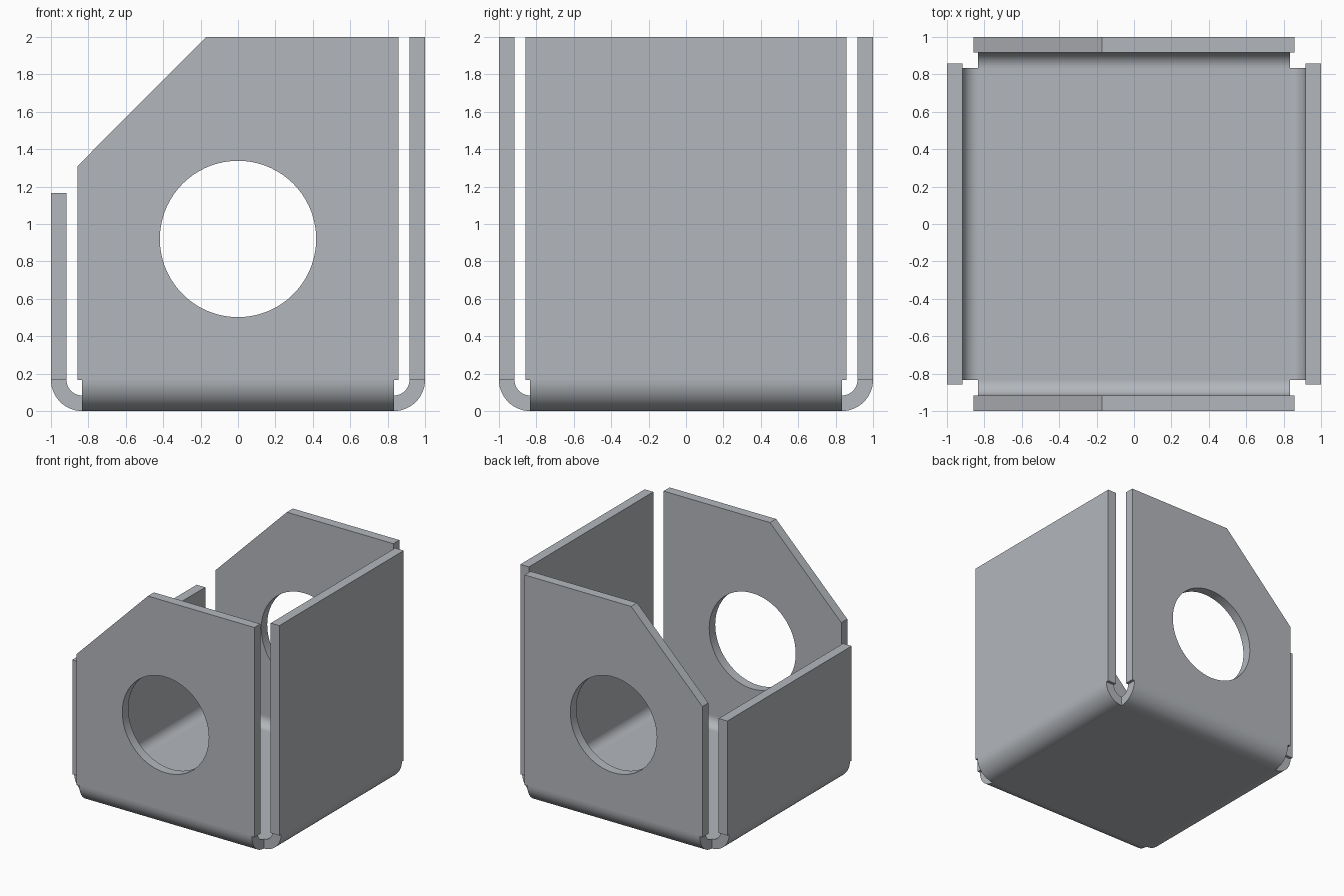
import bpy, bmesh, math
from mathutils import Matrix

if "Cube" in bpy.data.objects:
    bpy.data.objects.remove(bpy.data.objects["Cube"])

T = 0.083            # sheet thickness
R = 0.167            # outer bend radius
F = 1 - R            # half size of the flat floor
W = 0.858            # half width of each wall
SEG = 14             # steps per bend

steel = bpy.data.materials.new("grey_steel")
steel.diffuse_color = (0.45, 0.47, 0.50, 1)
steel.use_nodes = True
steel.node_tree.nodes["Principled BSDF"].inputs["Base Color"].default_value = steel.diffuse_color


def finish(name, bm, turn=0.0):
    """Turn the part about z, then make it an object with smooth bends."""
    bm.transform(Matrix.Rotation(turn, 4, 'Z'))
    bmesh.ops.recalc_face_normals(bm, faces=bm.faces)
    me = bpy.data.meshes.new(name)
    bm.to_mesh(me)
    bm.free()
    me.materials.append(steel)
    ob = bpy.data.objects.new(name, me)
    bpy.context.collection.objects.link(ob)
    return ob


def select(ob):
    bpy.ops.object.select_all(action='DESELECT')
    ob.select_set(True)
    bpy.context.view_layer.objects.active = ob


def smooth(ob):
    select(ob)
    bpy.ops.object.shade_smooth_by_angle(angle=math.radians(30))


def bend(name, turn):
    """Quarter-round bend between floor and wall on the +x side."""
    bm = bmesh.new()
    rings = []
    for i in range(SEG + 1):
        a = math.pi / 2 * i / SEG
        rings.append([bm.verts.new((F + r * math.sin(a), y, R - r * math.cos(a)))
                      for r, y in ((R, -F), (R, F), (R - T, F), (R - T, -F))])
    for p, q in zip(rings, rings[1:]):
        for k in range(4):
            n = (k + 1) % 4
            bm.faces.new((p[k], p[n], q[n], q[k]))
    smooth(finish(name, bm, turn))


def wall(name, outline, turn, hole=False):
    """Flat wall on the +x side from a (y, z) outline."""
    bm = bmesh.new()
    face = bm.faces.new([bm.verts.new((1 - T, y, z)) for y, z in outline])
    ext = bmesh.ops.extrude_face_region(bm, geom=[face])
    verts = [v for v in ext["geom"] if isinstance(v, bmesh.types.BMVert)]
    bmesh.ops.translate(bm, verts=verts, vec=(T, 0, 0))
    ob = finish(name, bm, turn)
    if hole:
        # round opening through the wall
        cb = bmesh.new()
        bmesh.ops.create_cone(cb, cap_ends=True, segments=72, radius1=0.418,
                              radius2=0.418, depth=0.5,
                              matrix=Matrix.Translation((0.96, 0, 0.92))
                              @ Matrix.Rotation(math.pi / 2, 4, 'Y'))
        cutter = finish("hole_cutter", cb, turn)
        cutter.hide_render = True
        mod = ob.modifiers.new("hole", 'BOOLEAN')
        mod.operation = 'DIFFERENCE'
        mod.solver = 'EXACT'
        mod.object = cutter
        select(ob)
        bpy.ops.object.modifier_apply(modifier=mod.name)
        bpy.data.objects.remove(cutter)
    smooth(ob)


# floor sheet, open at its edges where the bends join
bm = bmesh.new()
for z in (0, T):
    f = bm.faces.new([bm.verts.new((x, y, z))
                      for x, y in ((-F, -F), (F, -F), (F, F), (-F, F))])
    f.normal_update()
    if z == 0:
        f.normal_flip()
me = bpy.data.meshes.new("floor")
bm.to_mesh(me)
bm.free()
me.materials.append(steel)
bpy.context.collection.objects.link(bpy.data.objects.new("floor", me))

# bends on all four sides
sides = {"right": 0, "back": math.pi / 2, "left": math.pi, "front": -math.pi / 2}
for side, turn in sides.items():
    bend(side + "_bend", turn)

# tall and short plain walls
for side, top in (("right", 2.0), ("left", 1.167)):
    wall(side + "_wall", [(-W, R), (W, R), (W, top), (-W, top)], sides[side])

# front and back walls with a clipped corner and a round hole
clipped = [(-W, R), (W, R), (W, 2), (-0.17, 2), (-W, 1.31)]
wall("front_wall", clipped, sides["front"], hole=True)
wall("back_wall", [(-y, z) for y, z in clipped], sides["back"], hole=True)
